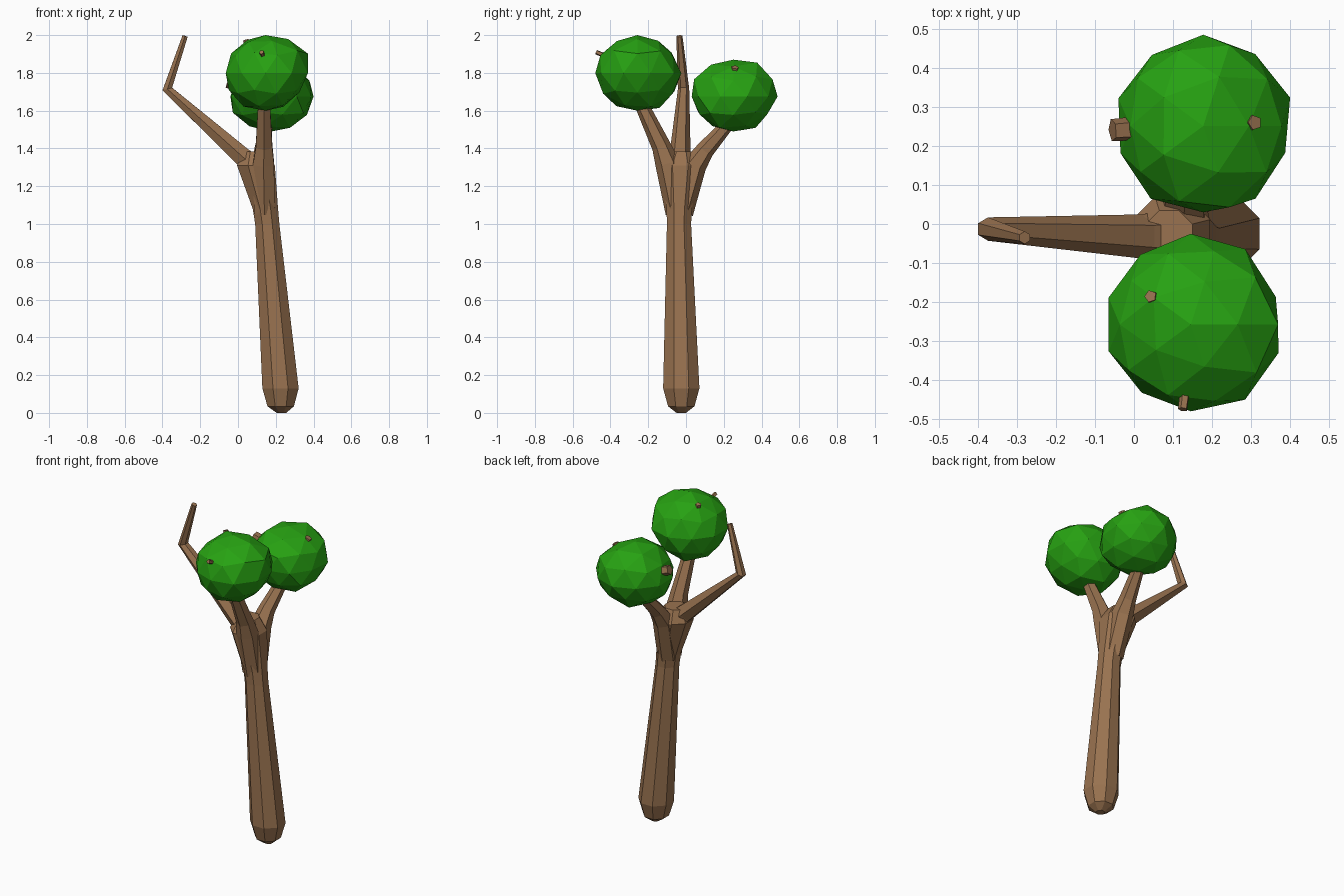
import bpy, bmesh, math, random
from mathutils import Vector

if "Cube" in bpy.data.objects:
    bpy.data.objects.remove(bpy.data.objects["Cube"])


def material(name, rgb):
    m = bpy.data.materials.new(name)
    m.use_nodes = True
    m.diffuse_color = (*rgb, 1)
    bsdf = next(n for n in m.node_tree.nodes if n.type == 'BSDF_PRINCIPLED')
    bsdf.inputs["Base Color"].default_value = (*rgb, 1)
    return m


bark = material("bark_brown", (0.32, 0.17, 0.08))
leaf = material("leaf_green", (0.02, 0.36, 0.006))


def finish(bm, name, mat):
    bmesh.ops.recalc_face_normals(bm, faces=bm.faces)
    mesh = bpy.data.meshes.new(name)
    bm.to_mesh(mesh)
    bm.free()
    mesh.materials.append(mat)
    bpy.context.collection.objects.link(bpy.data.objects.new(name, mesh))


def loft(name, path, sides=8, upright=False):
    """Tapered limb through (x, y, z, radius) stations."""
    bm = bmesh.new()
    pts = [Vector(p[:3]) for p in path]
    up = Vector((0, 0, 1))
    rings = []
    for i, p in enumerate(path):
        before, after = pts[max(i - 1, 0)], pts[min(i + 1, len(pts) - 1)]
        tangent = up
        if not upright:
            tangent = Vector()
            for a, b in ((before, pts[i]), (pts[i], after)):
                tangent += (b - a).normalized()
        turn = up.rotation_difference(tangent)
        r = p[3] / math.cos(math.pi / sides)
        ring = []
        for k in range(sides):
            a = math.tau * (k + 0.5) / sides
            ring.append(bm.verts.new(
                pts[i] + turn @ Vector((r * math.cos(a), r * math.sin(a), 0))))
        rings.append(ring)
    for low, high in zip(rings, rings[1:]):
        for k in range(sides):
            n = (k + 1) % sides
            bm.faces.new((low[k], low[n], high[n], high[k]))
    bm.faces.new(rings[0])
    bm.faces.new(rings[-1])
    finish(bm, name, bark)


def clump(name, low, high, pulls, seed):
    """Faceted leaf ball, bulged along some directions and fitted to a box."""
    rng = random.Random(seed)
    bm = bmesh.new()
    bmesh.ops.create_icosphere(bm, subdivisions=2, radius=1)
    for v in bm.verts:
        d = v.co.normalized()
        size = 1 + rng.uniform(-0.04, 0.04)
        for direction, amount in pulls:
            size += amount * max(0, d.dot(Vector(direction).normalized())) ** 5
        v.co = d * size
    for axis in range(3):
        values = [v.co[axis] for v in bm.verts]
        a, b = min(values), max(values)
        for v in bm.verts:
            t = (v.co[axis] - a) / (b - a)
            v.co[axis] = low[axis] + t * (high[axis] - low[axis])
    finish(bm, name, leaf)


# Leaning trunk with a rounded foot and a flared fork
loft("trunk", [
    (0.23, -0.025, 0.0, 0.025), (0.226, -0.025, 0.035, 0.07),
    (0.225, -0.025, 0.13, 0.096), (0.155, -0.037, 1.0, 0.064),
    (0.145, -0.036, 1.08, 0.067), (0.095, -0.03, 1.31, 0.1),
    (0.09, -0.025, 1.385, 0.06)], upright=True)

# Three limbs
loft("bare_branch", [
    (0.1, -0.03, 1.29, 0.06), (0.02, -0.032, 1.36, 0.049),
    (-0.374, -0.013, 1.715, 0.026), (-0.28, -0.035, 1.995, 0.014)], 6)
loft("front_branch", [
    (0.14, -0.045, 1.06, 0.055), (0.135, -0.098, 1.32, 0.056),
    (0.138, -0.13, 1.41, 0.044), (0.138, -0.225, 1.61, 0.033),
    (0.15, -0.26, 1.72, 0.025)], 6)
loft("back_branch", [
    (0.14, -0.025, 1.06, 0.055), (0.125, 0.045, 1.31, 0.055),
    (0.13, 0.1, 1.39, 0.042), (0.15, 0.205, 1.51, 0.032),
    (0.17, 0.25, 1.6, 0.025)], 6)

# Leaf clumps
clump("front_leaves", (-0.065, -0.48, 1.6), (0.37, -0.025, 2.0),
      [((1, 0, 0.8), 0.12), ((0.6, -0.8, 0.2), 0.15),
       ((0.6, 0.8, 0), 0.08), ((0, 0.7, -0.7), 0.08)], 3)
clump("back_leaves", (-0.04, 0.03, 1.49), (0.4, 0.485, 1.87),
      [((0, 0.7, 0.7), 0.12), ((0, -0.7, 0.7), 0.06)], 8)

# Twig tips poking out of the leaves
twigs = {
    "back_right_twig": ((0.08, 0.25, 1.7), (-0.055, 0.24, 1.75), 0.024),
    "back_left_twig": ((0.25, 0.25, 1.72), (0.31, 0.26, 1.83), 0.016),
    "front_top_twig": ((0.08, -0.2, 1.85), (0.042, -0.185, 1.975), 0.013),
    "front_face_twig": ((0.14, -0.36, 1.86), (0.125, -0.475, 1.91), 0.01),
}
for name, (start, end, radius) in twigs.items():
    loft(name, [(*start, radius * 1.2), (*end, radius)], 5)
